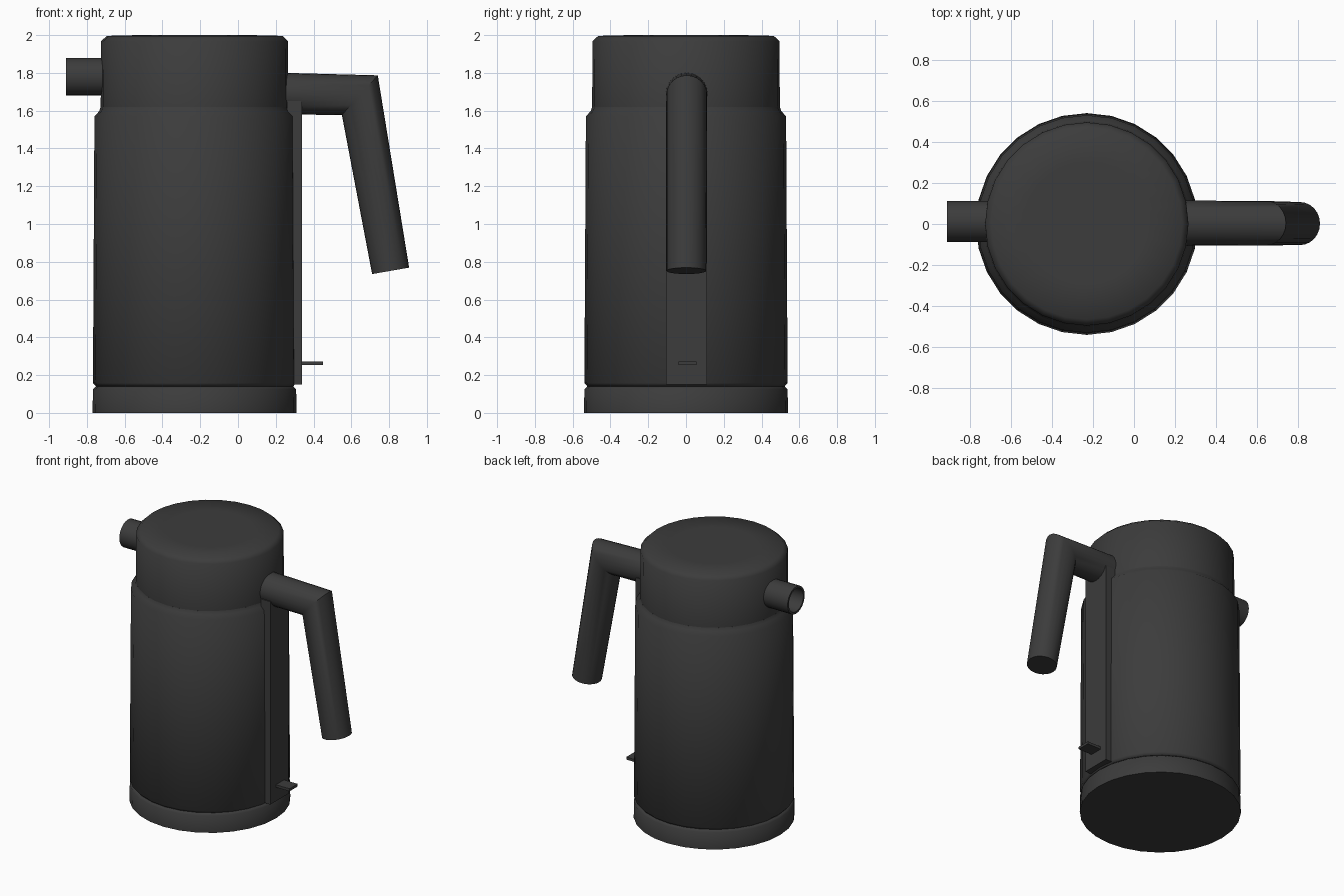
import bpy, bmesh, math
from mathutils import Vector

if "Cube" in bpy.data.objects:
    bpy.data.objects.remove(bpy.data.objects["Cube"], do_unlink=True)

charcoal = bpy.data.materials.new("charcoal_plastic")
charcoal.use_nodes = True
COLOUR = (0.045, 0.045, 0.045, 1)
charcoal.diffuse_color = COLOUR
charcoal.node_tree.nodes["Principled BSDF"].inputs["Base Color"].default_value = COLOUR

BODY_X = -0.23


def finish(name, bm, angle=None):
    bmesh.ops.recalc_face_normals(bm, faces=bm.faces)
    mesh = bpy.data.meshes.new(name)
    bm.to_mesh(mesh)
    bm.free()
    mesh.materials.append(charcoal)
    obj = bpy.data.objects.new(name, mesh)
    bpy.context.collection.objects.link(obj)
    if angle:
        bpy.ops.object.select_all(action='DESELECT')
        obj.select_set(True)
        bpy.context.view_layer.objects.active = obj
        bpy.ops.object.shade_smooth_by_angle(angle=math.radians(angle))
    return obj


def loft(name, rings, sides, angle, closed=False):
    """Join elliptical rings, each given as (centre, half axis, half axis)."""
    bm = bmesh.new()
    loops = []
    for centre, u, v in rings:
        turns = [math.tau * i / sides for i in range(sides)]
        loops.append([bm.verts.new(Vector(centre) + Vector(u) * math.cos(t)
                                   + Vector(v) * math.sin(t)) for t in turns])
    pairs = list(zip(loops, loops[1:]))
    if closed:
        pairs.append((loops[-1], loops[0]))
    else:
        bm.faces.new(loops[0])
        bm.faces.new(loops[-1])
    for a, b in pairs:
        for i in range(sides):
            j = (i + 1) % sides
            bm.faces.new((a[i], a[j], b[j], b[i]))
    return finish(name, bm, angle)


def turned(name, profile, angle=50):
    rings = [((BODY_X, 0, z), (r, 0, 0), (0, r, 0)) for r, z in profile]
    return loft(name, rings, 28, angle)


def box(name, low, high):
    bm = bmesh.new()
    bmesh.ops.create_cube(bm, size=1)
    for v in bm.verts:
        v.co = [a + (c + 0.5) * (b - a) for a, b, c in zip(low, high, v.co)]
    return finish(name, bm)


# Base, main vessel and lid
turned("base", [(0.54, 0), (0.538, 0.125), (0.522, 0.14)])
turned("vessel", [(0.522, 0.14), (0.538, 0.158), (0.53, 1.57),
                  (0.505, 1.597), (0.497, 1.62)])
turned("lid", [(0.497, 1.6), (0.495, 1.967), (0.465, 1.996), (0.3, 2.0)])

# Hollow spout
spout = [(-0.65, 0.1), (-0.91, 0.1), (-0.91, 0.085), (-0.65, 0.085)]
loft("spout", [((x, 0.013, 1.78), (0, r, 0), (0, 0, r)) for x, r in spout],
     24, 40, closed=True)

# Bent handle with a mitred corner and a slightly tapering grip
loft("handle", [
    ((0.25, 0.004, 1.69), (0, 0, 0.11), (0, 0.11, 0)),
    ((0.645, 0.004, 1.682), (0.095, 0, 0.105), (0, 0.108, 0)),
    ((0.808, 0.002, 0.752), (0.098, 0, 0.017), (0, 0.105, 0)),
], 24, 40)

# Cable cover strip and switch tab
box("back_strip", (0.26, -0.105, 0.15), (0.338, 0.11, 1.65))
box("switch", (0.32, -0.04, 0.253), (0.45, 0.055, 0.272))
